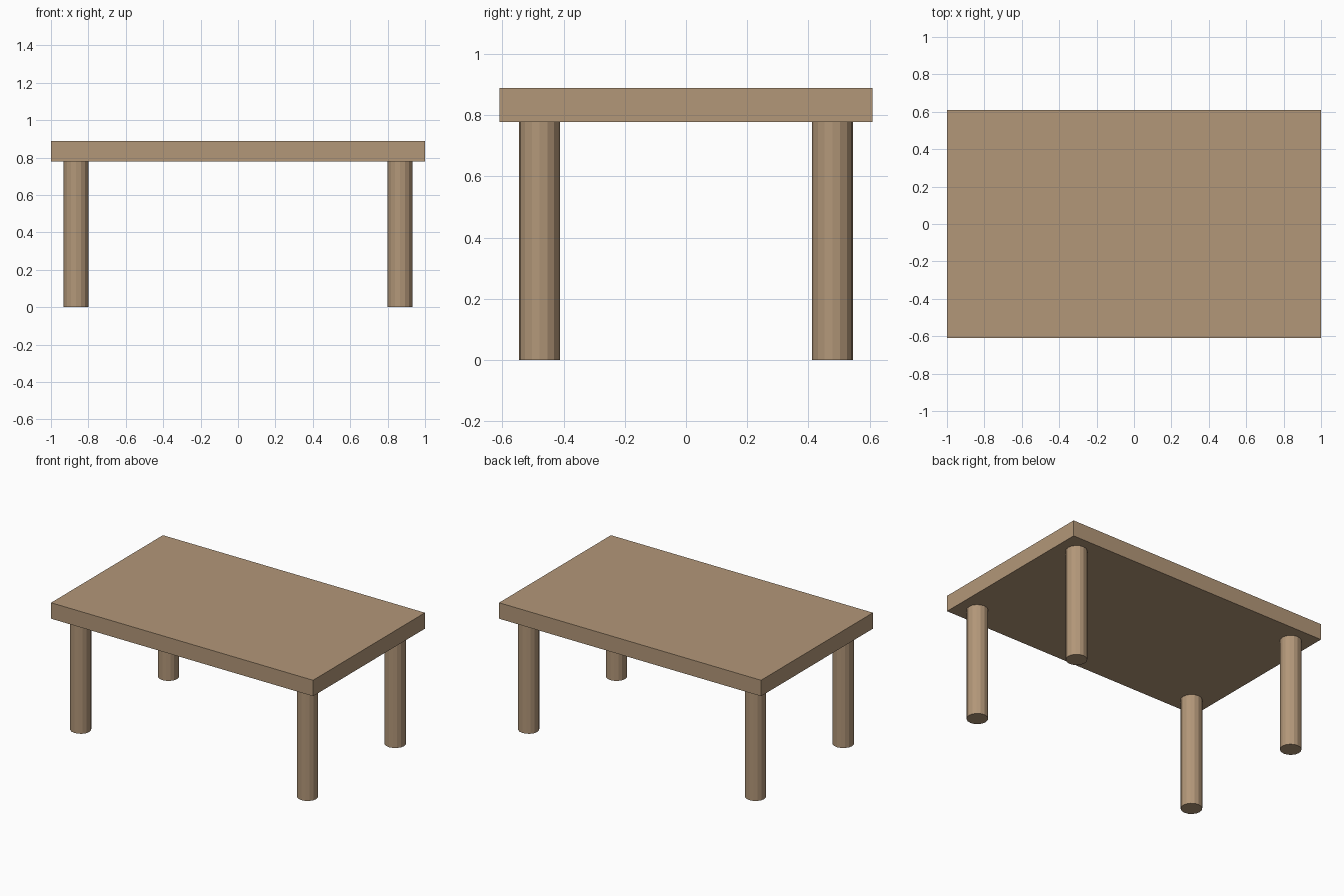
import bpy

if "Cube" in bpy.data.objects:
    bpy.data.objects.remove(bpy.data.objects["Cube"])

wood = bpy.data.materials.new("wood")
wood.diffuse_color = (0.45, 0.31, 0.19, 1)
wood.use_nodes = True
wood.node_tree.nodes["Principled BSDF"].inputs["Base Color"].default_value = wood.diffuse_color

TOP, UNDER = 0.888, 0.778

# Table top slab
bpy.ops.mesh.primitive_cube_add(size=1, location=(0, 0, (TOP + UNDER) / 2))
slab = bpy.context.object
slab.name = "table_top"
slab.scale = (2, 1.22, TOP - UNDER)
bpy.ops.object.transform_apply(location=False, rotation=False, scale=True)
slab.data.materials.append(wood)

# Four faceted round legs
for side, sx in (("left", -1), ("right", 1)):
    for end, sy in (("front", -1), ("back", 1)):
        bpy.ops.mesh.primitive_cylinder_add(
            vertices=16, radius=0.067, depth=UNDER,
            location=(sx * 0.866, sy * 0.478, UNDER / 2))
        leg = bpy.context.object
        leg.name = f"{end}_{side}_leg"
        leg.data.materials.append(wood)
